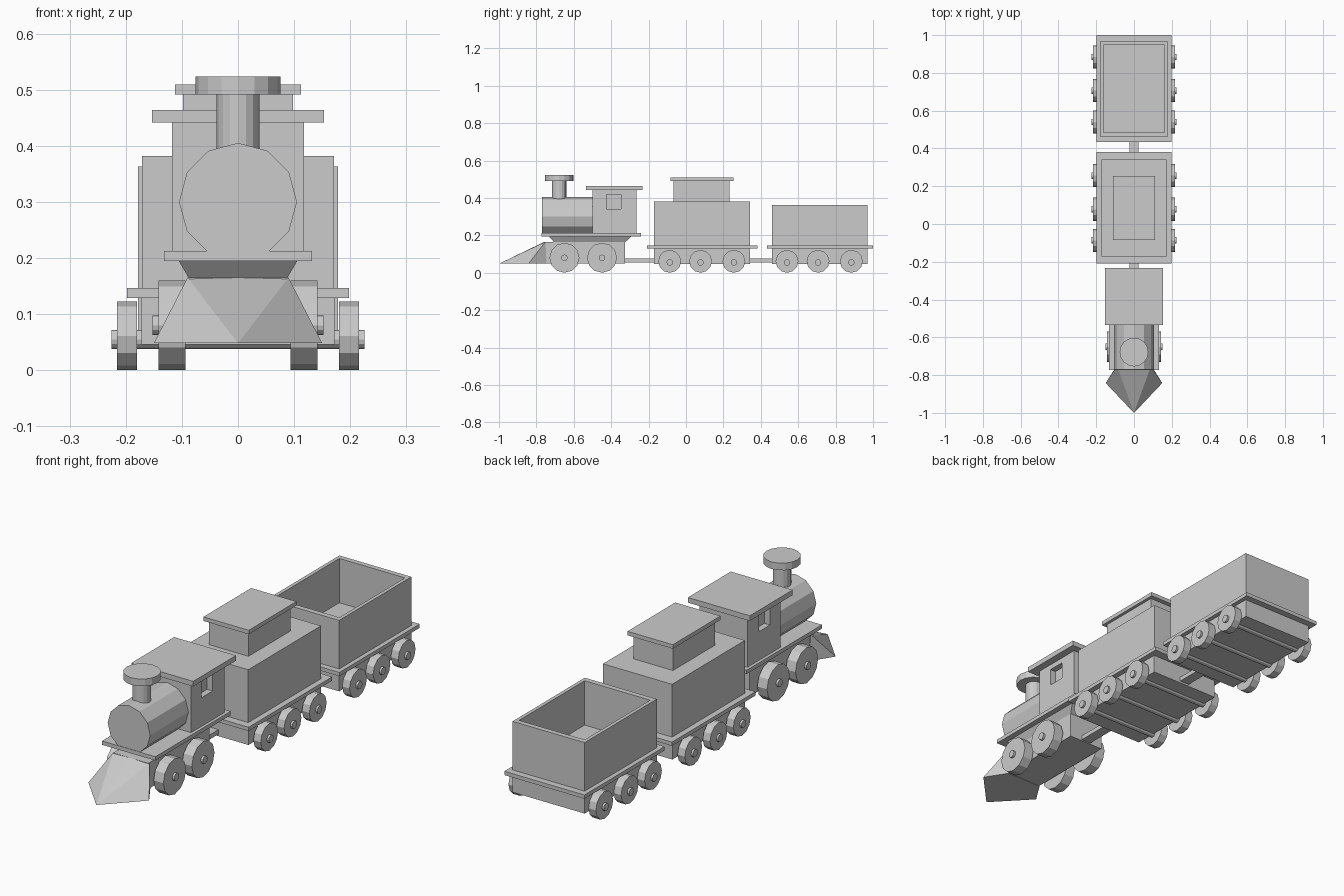
import bpy, bmesh
from math import radians
from mathutils import Matrix

if "Cube" in bpy.data.objects:
    bpy.data.objects.remove(bpy.data.objects["Cube"])


def add_object(name, bm):
    bmesh.ops.recalc_face_normals(bm, faces=bm.faces)
    mesh = bpy.data.meshes.new(name)
    bm.to_mesh(mesh)
    bm.free()
    obj = bpy.data.objects.new(name, mesh)
    bpy.context.collection.objects.link(obj)
    return obj


def box(name, half_x, y0, y1, z0, z1, x=0):
    bm = bmesh.new()
    m = Matrix.Translation((x, (y0 + y1) / 2, (z0 + z1) / 2))
    m = m @ Matrix.Diagonal((2 * half_x, y1 - y0, z1 - z0, 1))
    bmesh.ops.create_cube(bm, size=1, matrix=m)
    return add_object(name, bm)


def cylinder(name, axis, center, radius, length, sides=12):
    bm = bmesh.new()
    turn = {"X": Matrix.Rotation(radians(90), 4, "Y"),
            "Y": Matrix.Rotation(radians(90), 4, "X"),
            "Z": Matrix.Identity(4)}[axis]
    bmesh.ops.create_cone(bm, cap_ends=True, segments=sides, radius1=radius,
                          radius2=radius, depth=length,
                          matrix=Matrix.Translation(center) @ turn)
    return add_object(name, bm)


def hull(name, points):
    bm = bmesh.new()
    verts = [bm.verts.new(p) for p in points]
    bmesh.ops.convex_hull(bm, input=verts)
    return add_object(name, bm)


def cut(obj, cutter):
    mod = obj.modifiers.new("cut", "BOOLEAN")
    mod.operation = "DIFFERENCE"
    mod.solver = "EXACT"
    mod.object = cutter
    cutter.hide_render = True
    cutter.hide_viewport = True
    cutter.display_type = "WIRE"


def wheel_sets(prefix, ys, radius, inner, outer, axle_z, axle_half):
    for i, y in enumerate(ys, 1):
        cylinder(f"{prefix}_axle_{i}", "X", (0, y, axle_z), 0.017, 2 * axle_half)
        for side, s in (("left", -1), ("right", 1)):
            cylinder(f"{prefix}_wheel_{side}_{i}", "X",
                     (s * (inner + outer) / 2, y, radius), radius, outer - inner)


# Engine chassis with tapered support and running board
box("engine_chassis", 0.087, -0.757, -0.325, 0.05, 0.165)
hull("engine_support",
     [(s * 0.087, y, 0.163) for s in (-1, 1) for y in (-0.705, -0.325)]
     + [(s * 0.107, y, 0.197) for s in (-1, 1) for y in (-0.735, -0.29)])
box("running_board", 0.132, -0.772, -0.24, 0.195, 0.212)

# Wedge plough at the front
hull("front_plough", [(0, -1, 0.048), (0, -0.757, 0.165)]
     + [(s * x, y, z) for s in (-1, 1) for x, y, z in
        ((0.15, -0.842, 0.048), (0.09, -0.752, 0.165), (0.088, -0.745, 0.048))])

# Boiler and chimney
cylinder("boiler", "Y", (0, -0.633, 0.30), 0.105, 0.274)
cylinder("chimney", "Z", (0, -0.678, 0.44), 0.038, 0.11, 16)
cylinder("chimney_cap", "Z", (0, -0.678, 0.507), 0.076, 0.032, 16)

# Cab with recessed side windows
cab = box("cab", 0.118, -0.50, -0.265, 0.21, 0.445)
for side, s in (("left", -1), ("right", 1)):
    cut(cab, box(f"window_cutter_{side}", 0.03, -0.425, -0.347, 0.34, 0.417, s * 0.12))
box("cab_roof", 0.153, -0.535, -0.232, 0.441, 0.464)
wheel_sets("engine", (-0.65, -0.449), 0.08, 0.094, 0.142, 0.08, 0.152)

# Closed middle wagon with raised roof
box("middle_base", 0.172, -0.172, 0.342, 0.046, 0.131)
box("middle_deck", 0.198, -0.208, 0.382, 0.129, 0.146)
box("middle_body", 0.171, -0.172, 0.342, 0.145, 0.382)
box("middle_upper", 0.098, -0.066, 0.232, 0.38, 0.493)
box("middle_roof", 0.112, -0.084, 0.253, 0.491, 0.509)
wheel_sets("middle", (-0.087, 0.078, 0.256), 0.061, 0.18, 0.216, 0.055, 0.225)

# Open rear wagon
box("rear_base", 0.178, 0.46, 0.97, 0.046, 0.131)
box("rear_deck", 0.198, 0.433, 1.0, 0.129, 0.146)
tub = box("rear_tub", 0.178, 0.46, 0.97, 0.145, 0.363)
cut(tub, box("tub_cutter", 0.162, 0.484, 0.947, 0.165, 0.45))
wheel_sets("rear", (0.54, 0.706, 0.884), 0.061, 0.18, 0.216, 0.055, 0.225)

# Couplings between the vehicles
box("front_coupling", 0.024, -0.33, -0.165, 0.055, 0.075)
box("rear_coupling", 0.024, 0.335, 0.465, 0.055, 0.075)
